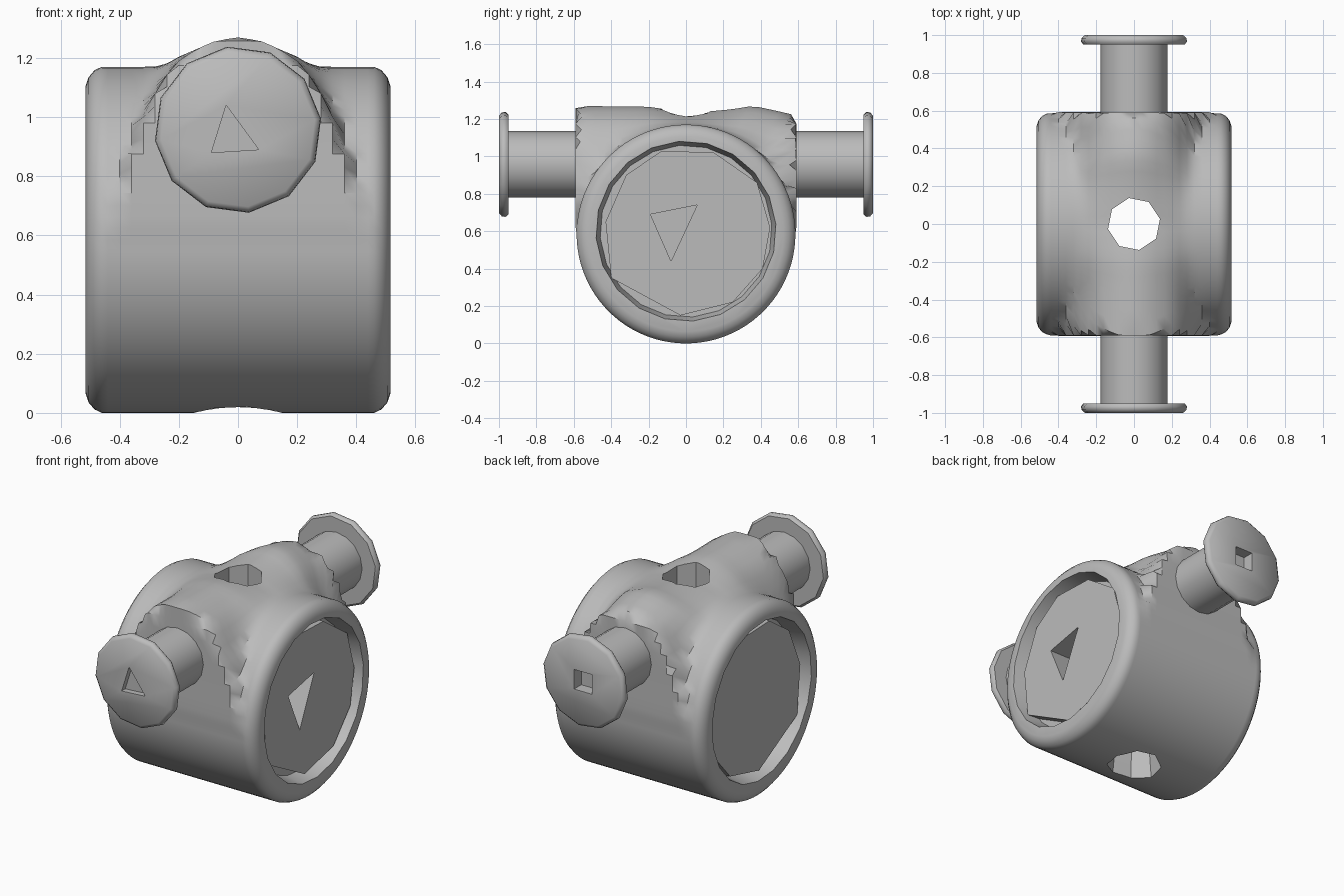
import bpy, bmesh, math
from mathutils import Vector

cube = bpy.data.objects.get("Cube")
if cube:
    bpy.data.objects.remove(cube, do_unlink=True)

metal = bpy.data.materials.new("plain_grey")
metal.use_nodes = True
GREY = (0.5, 0.5, 0.5, 1)
metal.diffuse_color = GREY
metal.node_tree.nodes["Principled BSDF"].inputs["Base Color"].default_value = GREY


def loft(name, rings):
    """Skin a list of equal rings and cap both ends."""
    bm = bmesh.new()
    rows = [[bm.verts.new(p) for p in ring] for ring in rings]
    n = len(rows[0])
    for a, b in zip(rows, rows[1:]):
        for i in range(n):
            j = (i + 1) % n
            bm.faces.new((a[i], a[j], b[j], b[i]))
    bm.faces.new(rows[0])
    bm.faces.new(rows[-1])
    bmesh.ops.recalc_face_normals(bm, faces=bm.faces)
    mesh = bpy.data.meshes.new(name)
    bm.to_mesh(mesh)
    bm.free()
    mesh.materials.append(metal)
    obj = bpy.data.objects.new(name, mesh)
    bpy.context.collection.objects.link(obj)
    return obj


def place(axis, u, v, t):
    return Vector({"x": (t, u, v), "y": (u, t, v), "z": (u, v, t)}[axis])


def prism(name, axis, pts, t0, t1):
    return loft(name, [[place(axis, u, v, t) for u, v in pts] for t in (t0, t1)])


def circle(r, cu, cv, n, turn=0.0):
    steps = [math.tau * (i + turn) / n for i in range(n)]
    return [(cu + r * math.cos(a), cv + r * math.sin(a)) for a in steps]


def turned(name, axis, cu, cv, n, profile):
    """Round part from (position, radius) pairs along an axis."""
    return loft(name, [[place(axis, u, v, t) for u, v in circle(r, cu, cv, n, 0.25)]
                       for t, r in profile])


def activate(obj):
    bpy.ops.object.select_all(action="DESELECT")
    obj.select_set(True)
    bpy.context.view_layer.objects.active = obj


def cut(obj, cutter, keep=False):
    activate(obj)
    mod = obj.modifiers.new("cut", "BOOLEAN")
    mod.operation = "DIFFERENCE"
    mod.solver = "EXACT"
    mod.object = cutter
    bpy.ops.object.modifier_apply(modifier=mod.name)
    if not keep:
        bpy.data.objects.remove(cutter, do_unlink=True)


def smooth(obj, degrees=35):
    activate(obj)
    bpy.ops.object.shade_smooth_by_angle(angle=math.radians(degrees))


def interpolate(table, x):
    for (x0, v0), (x1, v1) in zip(table, table[1:]):
        if x <= x1:
            return v0 + (v1 - v0) * max(0, x - x0) / (x1 - x0)
    return table[-1][1]


# Body: a barrel along x whose middle swells upward into a saddle with soft fillets
R, MID, PIPE_Z, SIDE = 0.585, 0.585, 0.957, 0.59
SADDLE = [(0, 1.27), (0.07, 1.26), (0.14, 1.23), (0.20, 1.19), (0.26, 1.12),
          (0.33, 0.98), (0.40, 0.75), (0.46, 0.58)]
DIP = [(-0.59, 0), (-0.2, 0.005), (0, 0.055), (0.1, 0.045), (0.35, 0), (0.59, 0.045)]
RIM = [(0.46, 1.0), (0.485, 0.98), (0.505, 0.94), (0.515, 0.89)]


def body_radius(x, a):
    up = math.sin(a)
    if up < 0.01:
        return R
    y = max(-SIDE, min(SIDE, 0.67 * math.cos(a) / up))
    height = interpolate(SADDLE, abs(x)) - interpolate(DIP, y) - MID
    box = min(SIDE / max(abs(math.cos(a)), 0.01), max(height, 0) / up)
    blend = 0.16 * up
    return max(R, box) + max(blend - abs(R - box), 0) ** 2 / (4 * blend)


half = [0.04 * i for i in range(12)] + [x for x, _ in RIM]
rings = []
for x in [-x for x in half[:0:-1]] + half:
    ring = []
    for i in range(96):
        a = math.tau * i / 96
        r = body_radius(x, a) * interpolate(RIM, abs(x))
        ring.append((x, r * math.cos(a), MID + r * math.sin(a)))
    rings.append(ring)
body = loft("body", rings)

# Tapered bores in the barrel ends and the vertical through hole
for s in (-1, 1):
    cut(body, turned("bore", "x", 0, 0.6, 20, [(s * 0.41, 0.46), (s * 0.53, 0.485)]))
cut(body, turned("through_hole", "z", 0, 0, 8, [(-0.2, 0.18), (0.2, 0.14), (1.5, 0.14)]))

# End plugs, the +x one with a triangular opening
plug_outline = [(-0.40, 0.35), (-0.43, 0.65), (-0.32, 0.90), (-0.13, 1.03), (0.15, 1.02),
                (0.38, 0.86), (0.45, 0.62), (0.41, 0.40), (0.25, 0.22), (-0.03, 0.15)]
plugs = {}
for s, side in ((1, "left"), (-1, "right")):
    plugs[s] = prism(side + "_plug", "x", plug_outline, s * 0.38, s * 0.475)
opening = prism("opening", "x", [(-0.19, 0.69), (0.06, 0.74), (-0.08, 0.44)], 0.2, 0.6)
cut(body, opening, keep=True)
cut(plugs[1], opening)

# Pipes and flanges along y, each flange with its own key pocket
pockets = {-1: ([(-0.04, 1.04), (0.07, 0.89), (-0.09, 0.88)], 0.965),
           1: (circle(0.085, 0, 0.96, 4, 0.5), 0.93)}
for s, end in ((-1, "front"), (1, "back")):
    pipe = prism(end + "_pipe", "y", circle(0.178, 0, PIPE_Z, 16), s * 0.45, s * 0.96)
    flange = turned(end + "_flange", "y", 0, PIPE_Z, 12,
                    [(s * 0.95, 0.27), (s * 0.965, 0.283), (s * 0.985, 0.28), (s, 0.262)])
    outline, depth = pockets[s]
    pocket = prism("pocket", "y", outline, s * depth, s * 1.1)
    cut(pipe, pocket, keep=True)
    cut(flange, pocket)
    smooth(pipe)
    smooth(flange, 50)

smooth(body)
for plug in plugs.values():
    smooth(plug, 20)
